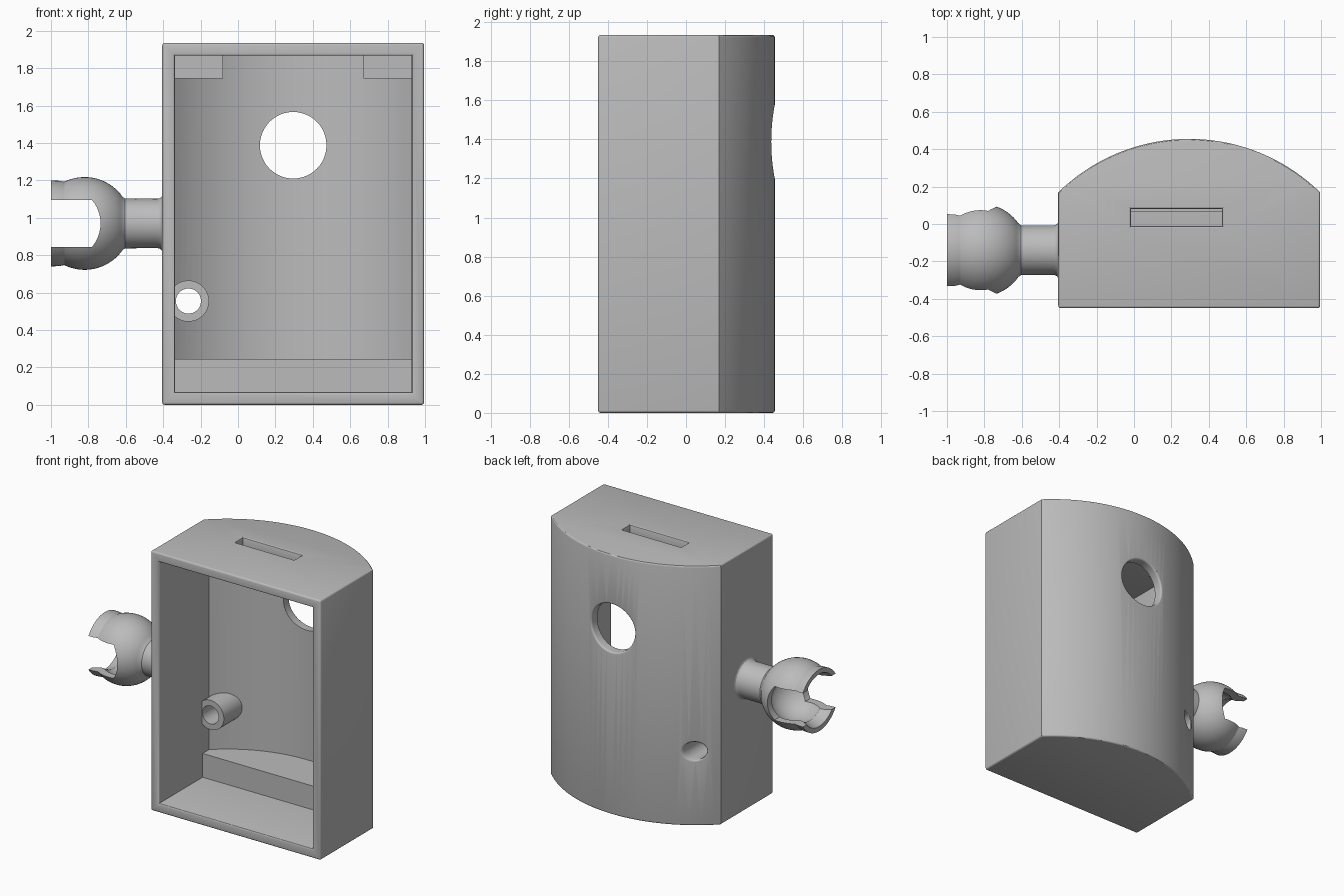
import bpy, bmesh, math

if "Cube" in bpy.data.objects:
    bpy.data.objects.remove(bpy.data.objects["Cube"])

H = 1.935                      # housing height
CX, CY, R = 0.295, -0.545, 1.0  # centre and radius of the curved back
FRONT, WALL = -0.45, 0.068

grey = bpy.data.materials.new("light_grey")
grey.diffuse_color = (0.5, 0.5, 0.5, 1)
grey.use_nodes = True
grey.node_tree.nodes["Principled BSDF"].inputs["Base Color"].default_value = grey.diffuse_color


def loft(name, rings):
    """Closed solid through a stack of rings with equal point counts."""
    bm = bmesh.new()
    vs = [[bm.verts.new(p) for p in ring] for ring in rings]
    n = len(vs[0])
    for a, b in zip(vs, vs[1:]):
        for i in range(n):
            j = (i + 1) % n
            bm.faces.new((a[i], a[j], b[j], b[i]))
    bm.faces.new(vs[0])
    bm.faces.new(vs[-1])
    bmesh.ops.recalc_face_normals(bm, faces=bm.faces)
    me = bpy.data.meshes.new(name)
    bm.to_mesh(me)
    bm.free()
    me.materials.append(grey)
    ob = bpy.data.objects.new(name, me)
    bpy.context.collection.objects.link(ob)
    return ob


def activate(ob):
    bpy.ops.object.select_all(action='DESELECT')
    ob.select_set(True)
    bpy.context.view_layer.objects.active = ob


def cut(ob, cutter):
    m = ob.modifiers.new("cut", 'BOOLEAN')
    m.operation, m.solver, m.object = 'DIFFERENCE', 'EXACT', cutter
    activate(ob)
    bpy.ops.object.modifier_apply(modifier=m.name)
    cutter.hide_render = True
    cutter.hide_set(True)


def smooth(ob, deg=30):
    activate(ob)
    bpy.ops.object.shade_smooth_by_angle(angle=math.radians(deg))


def back_y(x, radius=R):
    return CY + math.sqrt(radius ** 2 - (x - CX) ** 2)


def d_prism(name, inset, front, z0, z1, n=36):
    """Upright prism: flat front, straight sides, arched back."""
    half, rad = 0.70 - inset, R - inset
    a = math.asin(half / rad)
    pts = [(CX - half, front), (CX + half, front)]
    for i in range(n + 1):
        t = a - 2 * a * i / n
        pts.append((CX + rad * math.sin(t), CY + rad * math.cos(t)))
    return loft(name, [[(x, y, z) for x, y in pts] for z in (z0, z1)])


def bore(name, x, z, steps, n=48):
    """Round plug along y; each step is radius, y, and whether y is measured from the back."""
    rings = []
    for r, y, follow in steps:
        ring = []
        for i in range(n):
            t = 2 * math.pi * i / n
            px = x + r * math.cos(t)
            ring.append((px, back_y(px) + y if follow else y, z + r * math.sin(t)))
        rings.append(ring)
    return loft(name, rings)


def rounded_hole(name, x, z, r, f=0.014):
    steps = [(r, 0.0, False)]
    for k in range(5):
        t = k / 4 * math.pi / 2
        steps.append((r + f * (1 - math.cos(t)), -f + f * math.sin(t), True))
    steps.append((r + f, 0.03, True))
    return bore(name, x, z, steps)


# Hollow housing, open at the front
housing = d_prism("housing", 0, FRONT, 0, H)
cut(housing, d_prism("cavity_cutter", WALL, FRONT - 0.2, WALL, H - WALL))

# Rounded rim, top and bottom edges
bm = bmesh.new()
bm.from_mesh(housing.data)


def on_rim(e):
    if len(e.link_faces) != 2 or e.calc_face_angle() < 0.5:
        return False
    a, b = (v.co for v in e.verts)
    return any(abs(a[i] - k) < 1e-3 and abs(b[i] - k) < 1e-3
               for i, k in ((1, FRONT), (2, 0), (2, H)))


bmesh.ops.bevel(bm, geom=[e for e in bm.edges if on_rim(e)], offset=0.013,
                offset_type='OFFSET', segments=3, profile=0.5, affect='EDGES',
                clamp_overlap=True)
bm.to_mesh(housing.data)
bm.free()


# Slot in the top with softened edges
def rect(g, z):
    return [(-0.015 - g, -0.01 - g, z), (0.47 + g, -0.01 - g, z),
            (0.47 + g, 0.08 + g, z), (-0.015 - g, 0.08 + g, z)]


cut(housing, loft("slot_cutter", [rect(0, 1.7), rect(0, H - 0.012), rect(0.003, H - 0.004),
                                  rect(0.009, H), rect(0.009, H + 0.05)]))

# Round opening and small bored boss in the back
cut(housing, rounded_hole("opening_cutter", CX, 1.388, 0.178))
boss = bore("boss", -0.265, 0.555, [(0.11, 0.055, False), (0.11, -0.035, True)])
bore_cutter = rounded_hole("bore_cutter", -0.265, 0.555, 0.067)
cut(housing, bore_cutter)
cut(boss, bore_cutter)
smooth(housing)
smooth(boss)

# Ledge along the floor
smooth(d_prism("floor_ledge", 0.04, 0.065, 0.04, 0.245))


# Two corner blocks under the top
def corner_block(name, s):
    xs = [0.375 + 0.285 * i / 8 for i in range(9)]
    pts = [(0.66, 0.065), (0.375, 0.065)]
    pts += [(x, back_y(CX + x, R - 0.03)) for x in xs]
    smooth(loft(name, [[(CX + s * x, y, z) for x, y in pts] for z in (1.745, 1.9)]))


corner_block("left_corner_block", -1)
corner_block("right_corner_block", 1)

# Arm with a hollow ball socket, turned around the x axis
AX, AY, AZ = -0.82, -0.14, 0.97


def arc(rad, a0, a1, n):
    return [(AX + rad * math.cos(math.radians(a0 + (a1 - a0) * i / n)),
             rad * math.sin(math.radians(a0 + (a1 - a0) * i / n))) for i in range(n + 1)]


profile = arc(0.2, 0.5, 122, 18)                        # inside of the cup
profile += [(-0.95, 0.172), (-1.0, 0.195)]              # flared mouth
profile += [(-1.0, 0.23), (-0.955, 0.228), (-0.937, 0.224)]
profile += arc(0.248, 116, 40, 16)                      # outside of the ball
profile += [(-0.618, 0.143), (-0.604, 0.133), (-0.43, 0.132), (-0.418, 0.135),
            (-0.409, 0.142), (-0.405, 0.152), (-0.38, 0.152), (-0.38, 0.001)]
N = 56
arm = loft("socket_arm", [[(x, AY + r * math.cos(2 * math.pi * i / N),
                            AZ + r * math.sin(2 * math.pi * i / N)) for i in range(N)]
                          for x, r in profile])

# Gap between the two socket jaws, rounded at its inner end
w, gr, gx = 0.125, 0.196, -0.931
a = math.asin(w / gr)
gap = [(-1.2, w), (-1.2, -w)]
gap += [(gx + gr * math.cos(-a + 2 * a * i / 12), gr * math.sin(-a + 2 * a * i / 12))
        for i in range(13)]
cut(arm, loft("jaw_gap_cutter", [[(x, y, AZ + z) for x, z in gap] for y in (-0.6, 0.3)]))
smooth(arm)
